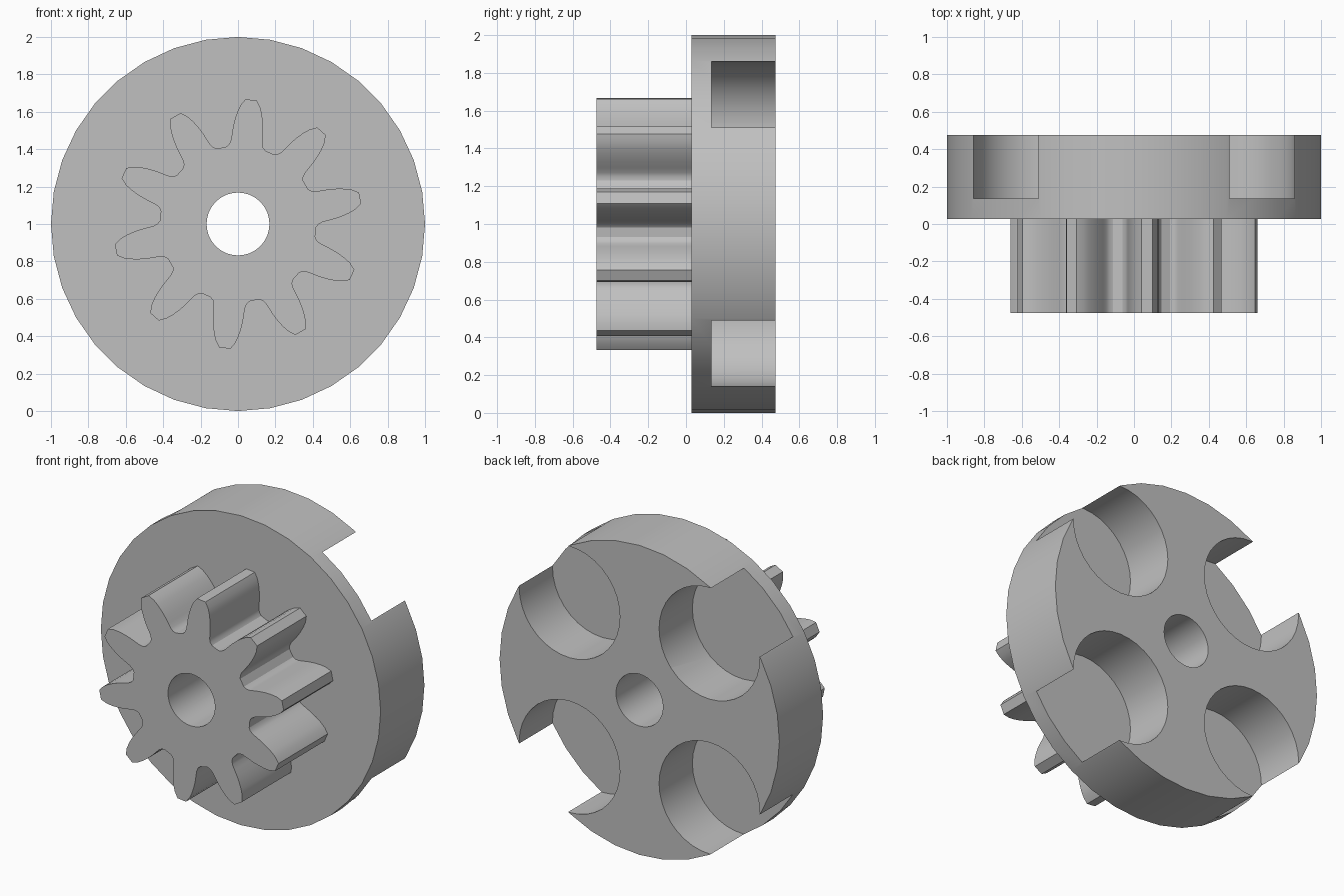
import bpy, bmesh
from math import sin, cos, radians

cube = bpy.data.objects.get("Cube")
if cube:
    bpy.data.objects.remove(cube)

FRONT, JOIN, BACK = -0.475, 0.028, 0.475
POCKET_FLOOR = 0.135

grey = bpy.data.materials.new("plain grey")
grey.use_nodes = True
grey.diffuse_color = (0.53, 0.53, 0.53, 1)
grey.node_tree.nodes["Principled BSDF"].inputs["Base Color"].default_value = grey.diffuse_color


def prism(name, outline, y0, y1):
    """Extrude an (x, z) outline along y."""
    bm = bmesh.new()
    face = bm.faces.new([bm.verts.new((x, y0, z)) for x, z in outline])
    new = bmesh.ops.extrude_face_region(bm, geom=[face])["geom"]
    verts = [v for v in new if isinstance(v, bmesh.types.BMVert)]
    bmesh.ops.translate(bm, verts=verts, vec=(0, y1 - y0, 0))
    bmesh.ops.recalc_face_normals(bm, faces=bm.faces)
    mesh = bpy.data.meshes.new(name)
    bm.to_mesh(mesh)
    bm.free()
    mesh.materials.append(grey)
    obj = bpy.data.objects.new(name, mesh)
    bpy.context.collection.objects.link(obj)
    return obj


def polar(radius, angle):
    return radius * cos(radians(angle)), 1 + radius * sin(radians(angle))


def circle(radius, x=0, z=0, sides=36):
    ring = [polar(radius, 360 * i / sides) for i in range(sides)]
    return [(px + x, pz + z) for px, pz in ring]


def cut(obj, cutters):
    bpy.context.view_layer.objects.active = obj
    for cutter in cutters:
        cutter.hide_render = True
        mod = obj.modifiers.new("cut", 'BOOLEAN')
        mod.operation = 'DIFFERENCE'
        mod.solver = 'EXACT'
        mod.object = cutter
        bpy.ops.object.modifier_apply(modifier=mod.name)


# Pinion: half a tooth as (radius, angle from tooth centre), mirrored and repeated
half_tooth = [(.668, 2.6), (.635, 4.8), (.60, 6.3), (.56, 7.7), (.52, 8.9),
              (.48, 9.9), (.45, 10.8), (.43, 12.2), (.418, 14.5)]
tooth = [(r, -a) for r, a in reversed(half_tooth)] + half_tooth
outline = [polar(r, 12 + 36 * k + a) for k in range(10) for r, a in tooth]
pinion = prism("pinion_gear", outline, FRONT, JOIN)

# Flange disc with four round pockets that break through the rim
disc = prism("flange_disc", circle(1), JOIN, BACK)
bore = prism("bore_cutter", circle(0.168), -1, 1)
pockets = [prism("pocket_cutter", circle(0.36, sx * 0.5, sz * 0.5), POCKET_FLOOR, 1)
           for sx in (-1, 1) for sz in (-1, 1)]
cut(pinion, [bore])
cut(disc, [bore] + pockets)
for cutter in [bore] + pockets:
    bpy.data.objects.remove(cutter)

# Smooth curved walls, keep the rims crisp
for obj in (pinion, disc):
    bpy.ops.object.select_all(action='DESELECT')
    obj.select_set(True)
    bpy.context.view_layer.objects.active = obj
    bpy.ops.object.shade_smooth_by_angle(angle=radians(30))
